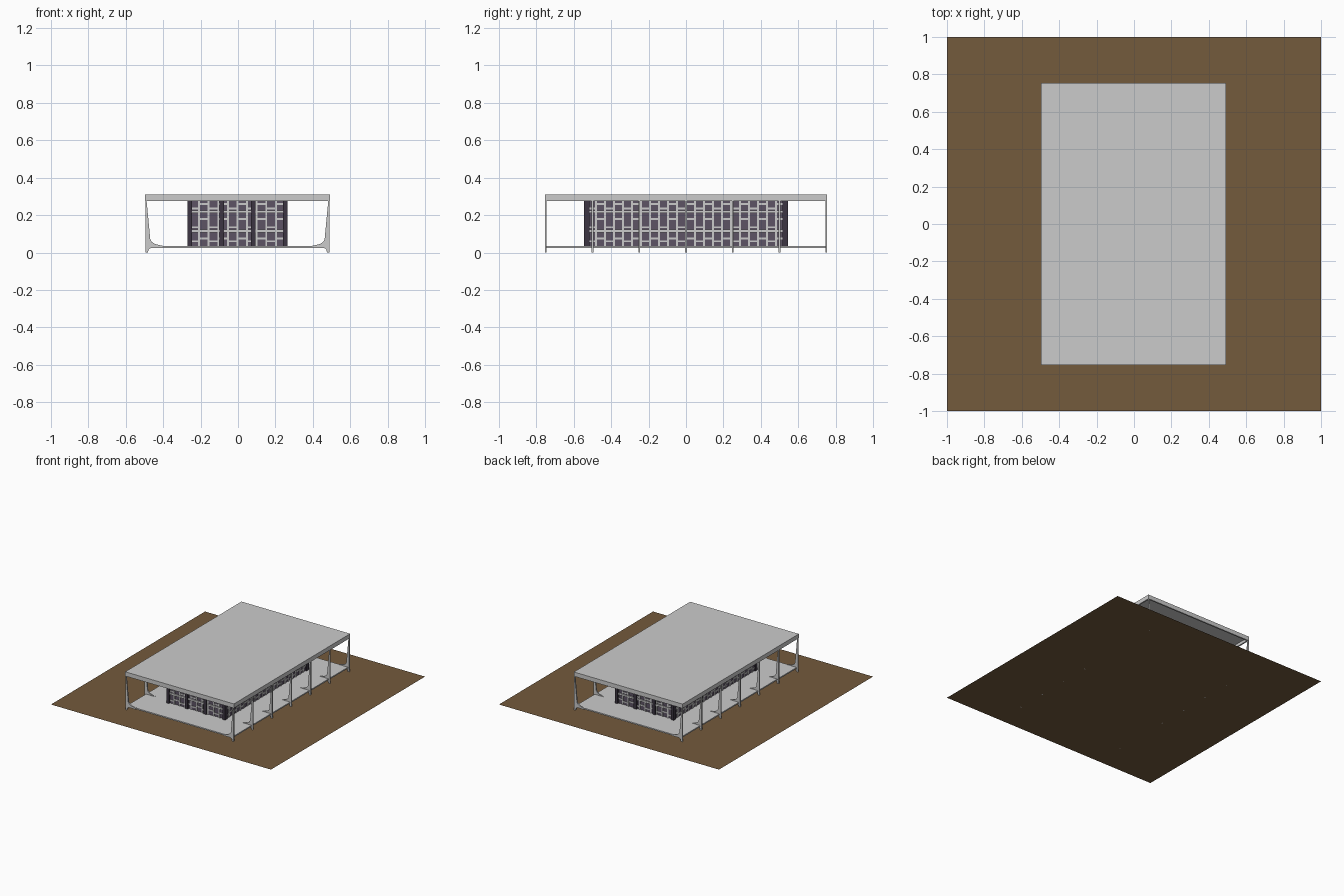
import bpy, bmesh
from mathutils import Vector

cube = bpy.data.objects.get("Cube")
if cube:
    bpy.data.objects.remove(cube, do_unlink=True)

CX = -0.003                    # centre line of the building
FLOOR, EAVE, TOP = 0.035, 0.275, 0.31
HX, HY = 0.267, 0.54           # half size of the glazed hall


def material(name, r, g, b):
    m = bpy.data.materials.new(name)
    m.use_nodes = True
    m.diffuse_color = (r, g, b, 1)
    m.node_tree.nodes["Principled BSDF"].inputs["Base Color"].default_value = (r, g, b, 1)
    return m


CONCRETE = material("pale concrete", 0.6, 0.6, 0.6)
EARTH = material("brown earth", 0.175, 0.103, 0.046)
GLASS = material("violet glass", 0.11, 0.088, 0.13)
DARK = material("dark post", 0.045, 0.036, 0.055)


def finish(name, bm, mat):
    bmesh.ops.recalc_face_normals(bm, faces=bm.faces)
    mesh = bpy.data.meshes.new(name)
    bm.to_mesh(mesh)
    bm.free()
    mesh.materials.append(mat)
    ob = bpy.data.objects.new(name, mesh)
    bpy.context.collection.objects.link(ob)
    return ob


def add_box(bm, lo, hi):
    lo, hi = Vector(lo), Vector(hi)
    for v in bmesh.ops.create_cube(bm, size=1)["verts"]:
        v.co = (lo + hi) / 2 + Vector(a * b for a, b in zip(v.co, hi - lo))


def box(name, lo, hi, mat):
    bm = bmesh.new()
    add_box(bm, lo, hi)
    return finish(name, bm, mat)


# Ground sheet
bm = bmesh.new()
bmesh.ops.create_grid(bm, x_segments=1, y_segments=1, size=1)
finish("ground", bm, EARTH)

# Floor slab and hall
box("floor_slab", (CX - 0.48, -0.75, 0.025), (CX + 0.48, 0.75, FLOOR), CONCRETE)
box("glass_hall", (CX - HX + 0.01, -HY + 0.01, FLOOR),
    (CX + HX - 0.01, HY - 0.01, 0.3), GLASS)

# Roof: a plate with a hanging rim, open underneath
RX, RY, RIM = 0.494, 0.755, 0.012
bm = bmesh.new()
add_box(bm, (CX - RX, -RY, 0.298), (CX + RX, RY, TOP))
for s in (-1, 1):
    x0, x1 = sorted((s * RX, s * (RX - RIM)))
    add_box(bm, (CX + x0, -RY, EAVE), (CX + x1, RY, 0.3))
    y0, y1 = sorted((s * RY, s * (RY - RIM)))
    add_box(bm, (CX - RX, y0, EAVE), (CX + RX, y1, 0.3))
finish("roof", bm, CONCRETE)

# Tapered columns that sweep into the floor; x measured from the centre line
PROFILE = [(0.492, 0.0), (0.492, 0.28), (0.486, 0.28), (0.466, 0.07),
           (0.458, 0.057), (0.44, 0.045), (0.4, 0.036), (0.4, 0.025),
           (0.462, 0.025), (0.474, 0.018), (0.479, 0.0)]
for side, label in ((1, "left"), (-1, "right")):
    for i in range(7):
        y = -0.75 + 0.25 * i
        bm = bmesh.new()
        face = bm.faces.new([bm.verts.new((CX + side * x, y - 0.005, z)) for x, z in PROFILE])
        ext = bmesh.ops.extrude_face_region(bm, geom=[face])["geom"]
        bmesh.ops.translate(bm, vec=(0, 0.01, 0),
                            verts=[g for g in ext if isinstance(g, bmesh.types.BMVert)])
        finish(f"{label}_column_{i + 1}", bm, CONCRETE)


def wall_frame(name, half, place, bays):
    """Grid of mullions, rails and staggered transoms on one wall."""
    bm = bmesh.new()

    def bar(u0, u1, z0, z1, depth):
        add_box(bm, *place(u0, u1, z0, z1, depth))

    pitch = 2 * half / bays
    for z in (0.115, 0.218):
        bar(-half, half, z - 0.007, z + 0.007, 0.009)
    for i in range(bays):
        u = -half + i * pitch
        if i:
            bar(u - 0.005, u + 0.005, FLOOR, EAVE, 0.005)
        for z in ((0.075, 0.18, 0.26) if i % 2 else (0.06, 0.135, 0.236)):
            bar(u, u + pitch, z - 0.005, z + 0.005, 0.004)
    finish(name, bm, CONCRETE)


def end_wall(s):
    def place(u0, u1, z0, z1, d):
        a, b = sorted((s * (HY - 0.012), s * (HY - 0.01 + d)))
        return (CX + u0, a, z0), (CX + u1, b, z1)
    return place


def side_wall(s):
    def place(u0, u1, z0, z1, d):
        a, b = sorted((s * (HX - 0.012), s * (HX - 0.01 + d)))
        return (CX + a, u0, z0), (CX + b, u1, z1)
    return place


wall_frame("front_window_frame", HX - 0.01, end_wall(-1), 10)
wall_frame("back_window_frame", HX - 0.01, end_wall(1), 10)
wall_frame("left_window_frame", HY - 0.01, side_wall(1), 22)
wall_frame("right_window_frame", HY - 0.01, side_wall(-1), 22)

# Dark posts on both ends
for s, label in ((-1, "front"), (1, "back")):
    for i in range(4):
        x = CX + (i - 1.5) * 0.17
        w = 0.012
        y0, y1 = sorted((s * (HY - 0.025), s * (HY + 0.005)))
        box(f"{label}_post_{i + 1}", (x - w, y0, FLOOR), (x + w, y1, 0.299), DARK)
